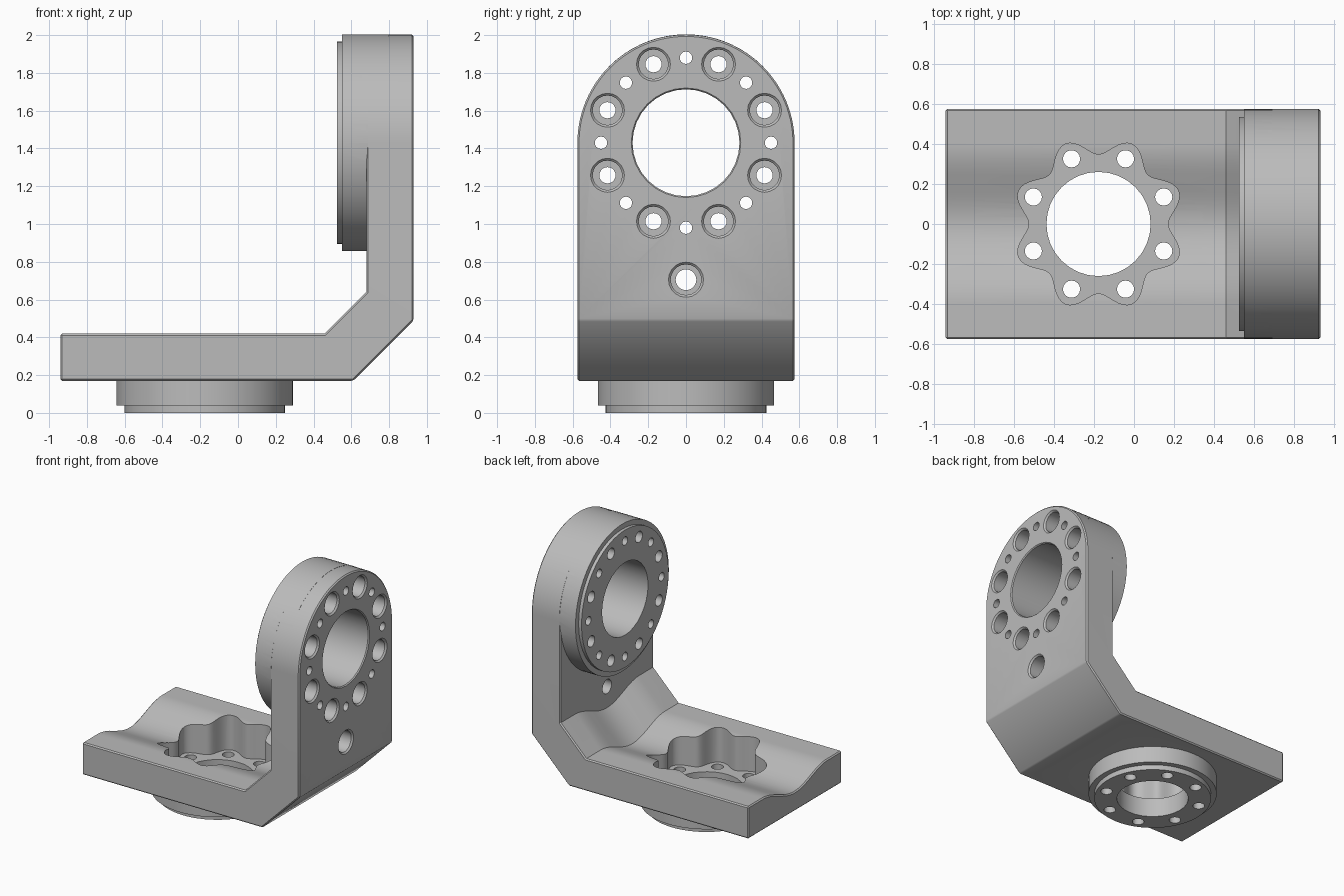
import bpy, bmesh, math
from mathutils import Matrix, Vector

if "Cube" in bpy.data.objects:
    bpy.data.objects.remove(bpy.data.objects["Cube"])

HALF, ARCH_Z, BASE_X = 0.575, 1.43, -0.177
pi = math.pi

grey = bpy.data.materials.new("machined grey")
grey.diffuse_color = (0.5, 0.5, 0.5, 1)
grey.use_nodes = True
grey.node_tree.nodes["Principled BSDF"].inputs["Base Color"].default_value = grey.diffuse_color


def make(name, bm):
    bmesh.ops.recalc_face_normals(bm, faces=bm.faces)
    me = bpy.data.meshes.new(name)
    bm.to_mesh(me)
    bm.free()
    me.materials.append(grey)
    ob = bpy.data.objects.new(name, me)
    bpy.context.collection.objects.link(ob)
    return ob


def loft(bm, rings, closed_ends=True):
    rows = [[bm.verts.new(p) for p in r] for r in rings]
    n = len(rows[0])
    for a, b in zip(rows, rows[1:]):
        for i in range(n):
            j = (i + 1) % n
            bm.faces.new((a[i], a[j], b[j], b[i]))
    bm.faces.new(rows[0])
    bm.faces.new(rows[-1])


def turned(bm, profile, segs, mat):
    """Solid of stacked circles (radius, height) along the local z axis."""
    loft(bm, [[mat @ Vector((r * math.cos(2 * pi * i / segs),
                             r * math.sin(2 * pi * i / segs), h))
               for i in range(segs)] for r, h in profile])


def across(y, z):
    """Local z runs along world x, starting at the given y and z."""
    return Matrix.Translation((0, y, z)) @ Matrix.Rotation(pi / 2, 4, 'Y')


def boolean(target, tool, op):
    mod = target.modifiers.new(op, 'BOOLEAN')
    mod.object, mod.operation, mod.solver = tool, op, 'EXACT'
    bpy.context.view_layer.objects.active = target
    bpy.ops.object.modifier_apply(modifier=mod.name)
    bpy.data.objects.remove(tool, do_unlink=True)


# Angled bracket body: side profile lofted across y, arched top, shallow trough
def trough(y):
    return 0.05 * (1 + math.cos(pi * y / 0.40)) if abs(y) < 0.40 else 0.0


N = 56
slices = []
for k in range(N + 1):
    t = pi * k / N
    y, top, d = -HALF * math.cos(t), ARCH_Z + HALF * math.sin(t) * 0.995, 0
    d = trough(y)
    slices.append([(x, y, z) for x, z in (
        (-0.94, 0.17), (0.61, 0.17), (0.93, 0.49), (0.93, top),
        (0.68, top), (0.68, 0.64 - d), (0.46, 0.42 - d), (-0.94, 0.42 - d))])
bm = bmesh.new()
loft(bm, slices)
bmesh.ops.recalc_face_normals(bm, faces=bm.faces)
bmesh.ops.dissolve_limit(bm, angle_limit=math.radians(0.8),
                         verts=bm.verts, edges=bm.edges)
rim = [e for e in bm.edges if e.is_manifold and e.is_convex
       and e.calc_face_angle() > 0.6]
bmesh.ops.bevel(bm, geom=rim, offset=0.009, segments=1, affect='EDGES')
bracket = make("bracket", bm)

# Round boss with a locating lip on the upright
bm = bmesh.new()
turned(bm, [(0.535, 0.525), (0.535, 0.55), (0.574, 0.55), (0.574, 0.80)],
       72, across(0, ARCH_Z))
boolean(bracket, make("upright_boss", bm), 'UNION')

# Round boss with a locating lip under the base
bm = bmesh.new()
turned(bm, [(0.425, 0), (0.425, 0.04), (0.467, 0.04), (0.467, 0.25)],
       64, Matrix.Translation((BASE_X, 0, 0)))
boolean(bracket, make("base_boss", bm), 'UNION')

# Lobed pocket in the base
bm = bmesh.new()
ring = []
for i in range(128):
    a = 2 * pi * i / 128
    r = 0.389 + 0.043 * math.cos(8 * (a - pi / 8))
    ring.append((BASE_X + r * math.cos(a), r * math.sin(a)))
loft(bm, [[(x, y, z) for x, y in ring] for z in (0.15, 0.6)])
boolean(bracket, make("pocket_cutter", bm), 'DIFFERENCE')

# Base bore and bolt holes
bm = bmesh.new()
turned(bm, [(0.26, -0.1), (0.26, 0.3)], 32, Matrix.Translation((BASE_X, 0, 0)))
for k in range(8):
    a = pi / 8 + k * pi / 4
    turned(bm, [(0.043, -0.1), (0.043, 0.3)], 16, Matrix.Translation(
        (BASE_X + 0.352 * math.cos(a), 0.352 * math.sin(a), 0)))
boolean(bracket, make("base_hole_cutter", bm), 'DIFFERENCE')


# Upright bore, counterbored bolt holes, pin holes and lower hole
def counterbore(bm, y, z, big, small, floor):
    turned(bm, [(small, 0.4), (small, floor), (big - 0.012, floor),
                (big - 0.012, 0.918), (big, 0.93), (big, 1.0)], 20, across(y, z))


bm = bmesh.new()
turned(bm, [(0.283, 0.4), (0.283, 0.922), (0.29, 0.93), (0.29, 1.0)],
       32, across(0, ARCH_Z))
for k in range(8):
    a = k * pi / 4
    turned(bm, [(0.033, 0.4), (0.033, 1.0)], 14,
           across(0.45 * math.cos(a), ARCH_Z + 0.45 * math.sin(a)))
    a += pi / 8
    counterbore(bm, 0.45 * math.cos(a), ARCH_Z + 0.45 * math.sin(a),
                0.09, 0.043, 0.68)
counterbore(bm, 0, 0.705, 0.093, 0.055, 0.80)
boolean(bracket, make("upright_hole_cutter", bm), 'DIFFERENCE')

# Smooth the round walls, keep machined edges sharp
bpy.ops.object.select_all(action='DESELECT')
bracket.select_set(True)
bpy.context.view_layer.objects.active = bracket
bpy.ops.object.shade_smooth_by_angle(angle=math.radians(28))
